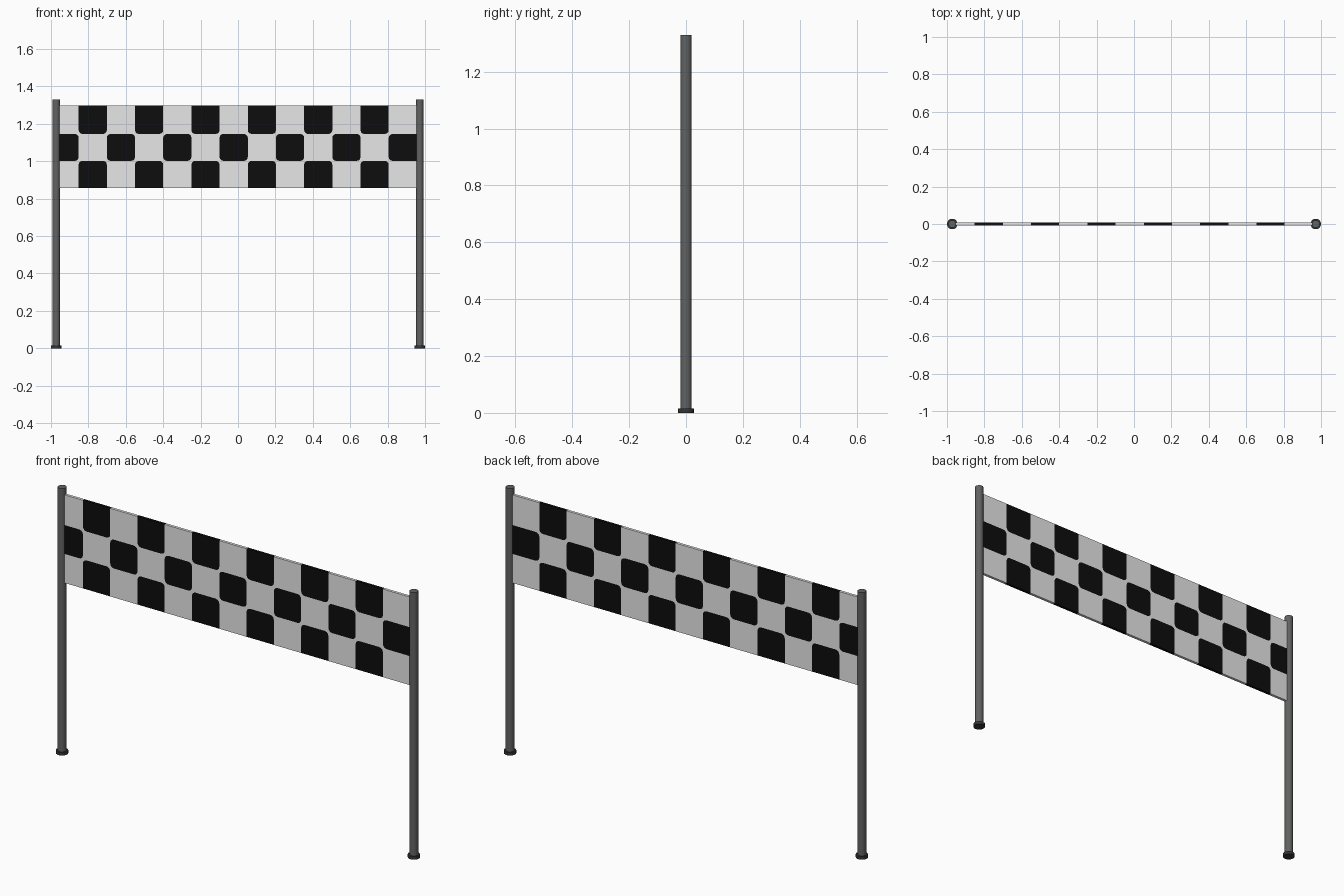
import bpy, bmesh, math

if "Cube" in bpy.data.objects:
    bpy.data.objects.remove(bpy.data.objects["Cube"])


def material(name, r, g, b):
    m = bpy.data.materials.new(name)
    m.diffuse_color = (r, g, b, 1)
    m.use_nodes = True
    m.node_tree.nodes["Principled BSDF"].inputs["Base Color"].default_value = m.diffuse_color
    return m


WHITE = material("banner white", 0.8, 0.8, 0.8)
BLACK = material("banner black", 0.004, 0.004, 0.004)
METAL = material("post grey", 0.12, 0.125, 0.12)
FOOT = material("foot dark grey", 0.035, 0.038, 0.037)

POST_X = 0.972


def cylinder(name, x, r, z0, z1, mat):
    bpy.ops.mesh.primitive_cylinder_add(vertices=20, radius=r, depth=z1 - z0,
                                        location=(x, 0, (z0 + z1) / 2))
    o = bpy.context.object
    o.name = name
    o.data.materials.append(mat)
    bpy.ops.object.shade_smooth_by_angle(angle=math.radians(40))


# Posts with a small foot ring each
for side, x in (("left", -POST_X), ("right", POST_X)):
    cylinder(side + "_post", x, 0.02, 0.004, 1.33, METAL)
    cylinder(side + "_foot", x, 0.028, 0, 0.015, FOOT)

# Chequered banner: columns start with a partly hidden one at the left post
xs = [-0.96] + [-0.852 + 0.1507 * k for k in range(12)] + [0.96]
zs = [0.857, 1.002, 1.146, 1.297]
ROUND = 0.02

bm = bmesh.new()


def face(points, mat_index):
    f = bm.faces.new([bm.verts.new((x, 0, z)) for x, z in points])
    f.material_index = mat_index


for i in range(len(xs) - 1):
    for j in range(3):
        x0, x1, z0, z1 = xs[i], xs[i + 1], zs[j], zs[j + 1]
        black = (i + j) % 2 == 1
        outline = []
        # corners in turn; inner ones are rounded, with a white filler
        for cx, cz, a in ((x0, z0, 180), (x1, z0, 270), (x1, z1, 0), (x0, z1, 90)):
            inner = xs[0] < cx < xs[-1] and zs[0] < cz < zs[-1]
            if not (inner and black):
                outline.append((cx, cz))
                continue
            ox = cx + ROUND * (1 if cx == x0 else -1)
            oz = cz + ROUND * (1 if cz == z0 else -1)
            arc = [(ox + ROUND * math.cos(math.radians(a + t)),
                    oz + ROUND * math.sin(math.radians(a + t))) for t in (0, 30, 60, 90)]
            outline += arc
            face([(cx, cz)] + arc[::-1], 0)
        face(outline, 1 if black else 0)

bmesh.ops.remove_doubles(bm, verts=bm.verts, dist=0.0005)
bmesh.ops.recalc_face_normals(bm, faces=bm.faces)
mesh = bpy.data.meshes.new("banner")
bm.to_mesh(mesh)
bm.free()
mesh.materials.append(WHITE)
mesh.materials.append(BLACK)
banner = bpy.data.objects.new("banner", mesh)
bpy.context.collection.objects.link(banner)
solid = banner.modifiers.new("thickness", "SOLIDIFY")
solid.thickness = 0.014
solid.offset = 0
